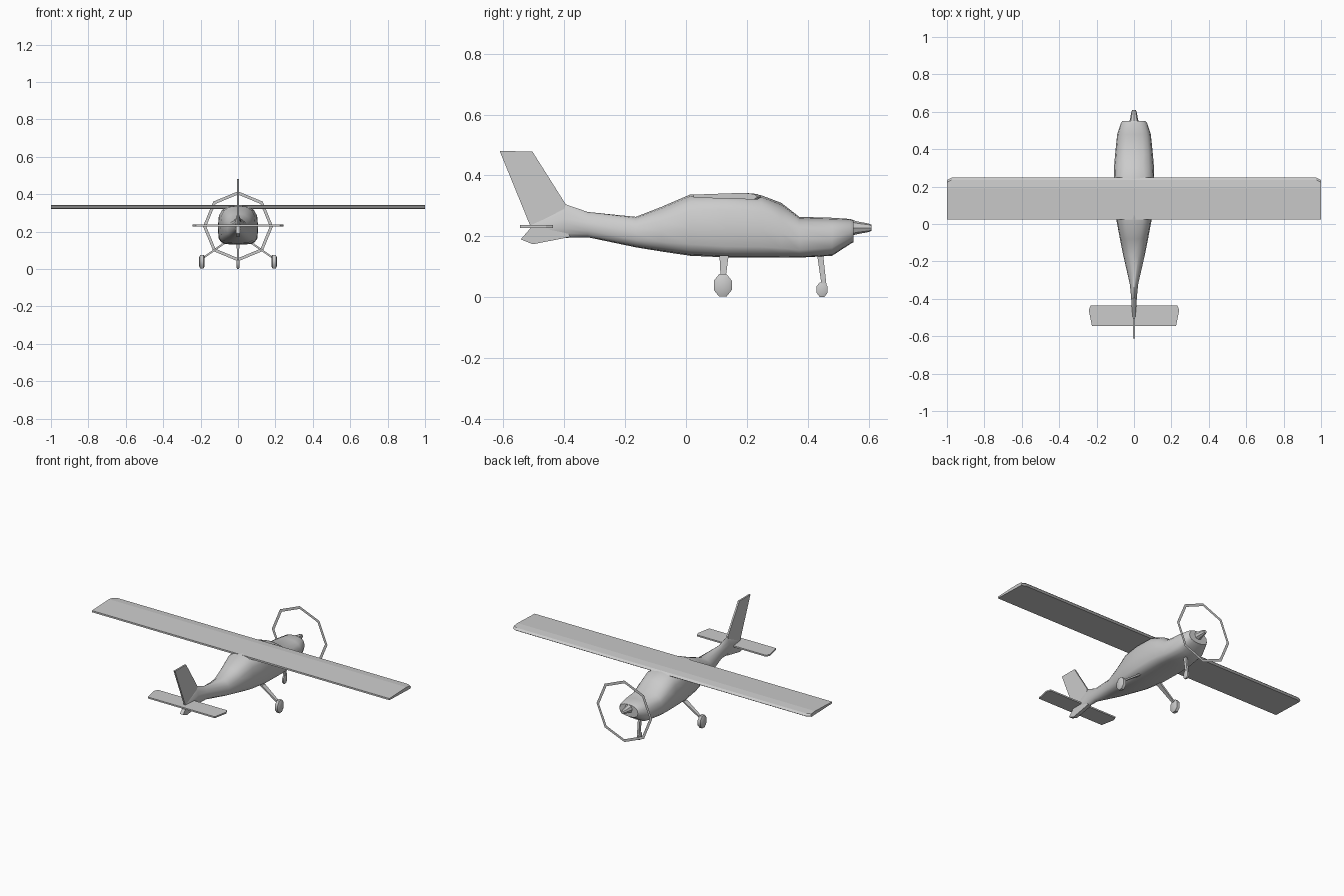
import bpy, bmesh, math
from mathutils import Vector

if "Cube" in bpy.data.objects:
    bpy.data.objects.remove(bpy.data.objects["Cube"])


def finish(name, bm, smooth=None):
    bmesh.ops.recalc_face_normals(bm, faces=bm.faces[:])
    mesh = bpy.data.meshes.new(name)
    bm.to_mesh(mesh)
    bm.free()
    ob = bpy.data.objects.new(name, mesh)
    bpy.context.collection.objects.link(ob)
    if smooth:
        bpy.ops.object.select_all(action='DESELECT')
        ob.select_set(True)
        bpy.context.view_layer.objects.active = ob
        bpy.ops.object.shade_smooth_by_angle(angle=math.radians(smooth))
    return ob


def loft(name, rings, smooth=None):
    bm = bmesh.new()
    loops = [[bm.verts.new(p) for p in r] for r in rings]
    n = len(loops[0])
    for a, b in zip(loops, loops[1:]):
        for i in range(n):
            j = (i + 1) % n
            bm.faces.new((a[i], a[j], b[j], b[i]))
    bm.faces.new(loops[0])
    bm.faces.new(loops[-1])
    return finish(name, bm, smooth)


def section(y, top, bottom, half, nt, nb, count=16):
    """Rounded-box fuselage section with separate top and bottom roundness."""
    mid = bottom + (top - bottom) * 0.45
    pts = []
    for i in range(count):
        a = 2 * math.pi * i / count
        c, s = math.cos(a), math.sin(a)
        n, h = (nt, top - mid) if s >= 0 else (nb, mid - bottom)
        pts.append((half * math.copysign(abs(c) ** (2 / n), c), y,
                    mid + h * math.copysign(abs(s) ** (2 / n), s)))
    return pts


def plate_x(name, outline, half):
    """Thin upright fin from a (y, z) outline."""
    return loft(name, [[(s * half, y, z) for y, z in outline] for s in (-1, 1)])


def strut(name, p, q, size_p, size_q):
    """Tapered flat leg; sizes are half extents (x, y)."""
    rings = []
    for (x, y, z), (a, b) in ((p, size_p), (q, size_q)):
        rings.append([(x + i * a, y + j * b, z)
                      for i, j in ((-1, -1), (1, -1), (1, 1), (-1, 1))])
    return loft(name, rings)


def wheel(name, x, y, z, ry, rz, half):
    rings = []
    for dx, k in ((-half, 0.65), (-half * .6, 1), (half * .6, 1), (half, 0.65)):
        rings.append([(x + dx, y + ry * k * math.cos(a), z + rz * k * math.sin(a))
                      for a in (math.pi / 8 + math.pi / 4 * i for i in range(8))])
    return loft(name, rings, 40)


# Fuselage: y, top, bottom, half width, top and bottom roundness
stations = [
    (0.550, 0.253, 0.180, 0.062, 2.4, 2.4),
    (0.540, 0.257, 0.175, 0.070, 2.5, 2.5),
    (0.480, 0.261, 0.136, 0.090, 2.6, 3.0),
    (0.372, 0.264, 0.130, 0.101, 2.7, 3.6),
    (0.313, 0.310, 0.130, 0.106, 2.4, 4.0),
    (0.247, 0.335, 0.130, 0.108, 3.0, 4.0),
    (0.130, 0.338, 0.131, 0.106, 3.2, 4.0),
    (0.015, 0.338, 0.136, 0.093, 2.8, 3.6),
    (-0.080, 0.297, 0.150, 0.075, 2.3, 3.0),
    (-0.165, 0.264, 0.164, 0.058, 2.2, 2.6),
    (-0.323, 0.280, 0.197, 0.022, 1.5, 2.2),
    (-0.398, 0.306, 0.195, 0.015, 1.2, 2.0),
    (-0.510, 0.245, 0.205, 0.008, 1.5, 2.0),
]
loft("fuselage", [section(*s) for s in stations], 50)

# Spinner
loft("spinner", [[(r * math.cos(a), y, 0.228 + r * math.sin(a))
                  for a in (math.pi / 4 * i for i in range(8))]
                 for y, r in ((0.545, 0.026), (0.562, 0.021), (0.600, 0.014), (0.610, 0.010))], 40)

# Propeller: flat octagonal ring
bm = bmesh.new()
rings = [[bm.verts.new((r * math.sin(math.pi / 4 * i), 0.592, 0.228 + r * math.cos(math.pi / 4 * i)))
          for i in range(8)] for r in (0.170, 0.187)]
for i in range(8):
    j = (i + 1) % 8
    bm.faces.new((rings[0][i], rings[0][j], rings[1][j], rings[1][i]))
finish("propeller_ring", bm)


# Main wing: section across the chord, clipped front corners at the tips
def wing_ring(x, front):
    return [(x, 0.025, 0.327), (x, 0.025, 0.337), (x, 0.19, 0.343),
            (x, front - 0.012, 0.339), (x, front, 0.329), (x, front - 0.012, 0.321)]


loft("main_wing", [wing_ring(x, f) for x, f in
                   ((-1, 0.235), (-0.975, 0.248), (0.975, 0.248), (1, 0.235))])

# Tailplane
outline = [(0.225, -0.545), (0.242, -0.46), (0.232, -0.437)]
outline += [(-x, y) for x, y in reversed(outline)]
loft("tailplane", [[(x, y, z) for x, y in outline] for z in (0.228, 0.237)])

# Tail fin and flared ventral fin
plate_x("tail_fin", [(-0.395, 0.305), (-0.505, 0.479), (-0.612, 0.48), (-0.512, 0.235), (-0.42, 0.235)], 0.005)
plate_x("ventral_fin", [(-0.38, 0.198), (-0.503, 0.174), (-0.543, 0.190), (-0.508, 0.230), (-0.40, 0.230)], 0.011)

# Undercarriage
for side, s in (("left", -1), ("right", 1)):
    strut(side + "_main_leg", (s * 0.075, 0.125, 0.137), (s * 0.185, 0.122, 0.060),
          (0.009, 0.015), (0.008, 0.008))
    wheel(side + "_main_wheel", s * 0.193, 0.121, 0.039, 0.032, 0.040, 0.015)
strut("nose_leg", (0, 0.440, 0.145), (0, 0.454, 0.035), (0.007, 0.010), (0.006, 0.008))
wheel("nose_wheel", 0, 0.447, 0.025, 0.020, 0.026, 0.008)
